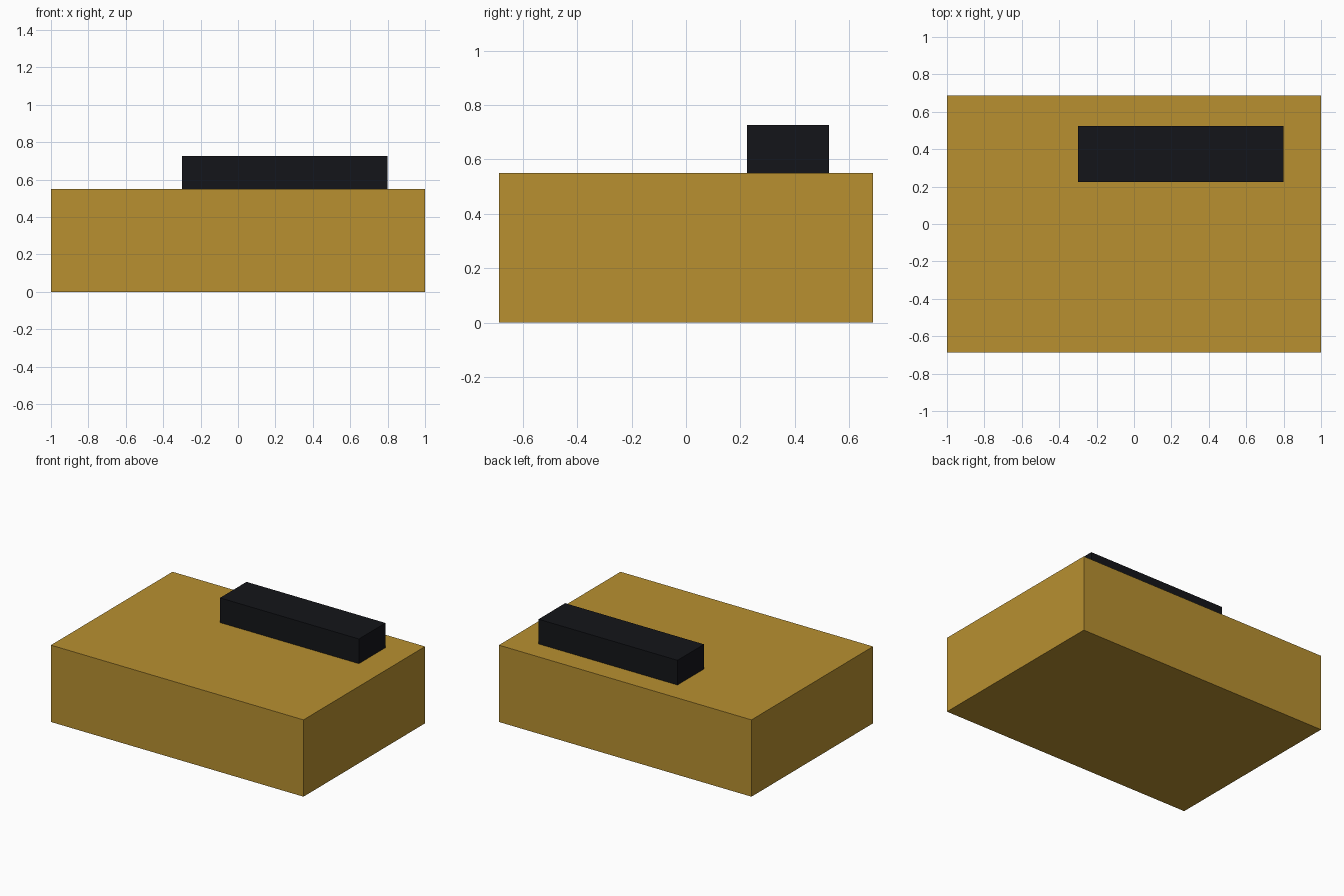
import bpy

if "Cube" in bpy.data.objects:
    bpy.data.objects.remove(bpy.data.objects["Cube"])


def material(name, color):
    mat = bpy.data.materials.new(name)
    mat.diffuse_color = color
    mat.use_nodes = True
    mat.node_tree.nodes["Principled BSDF"].inputs["Base Color"].default_value = mat.diffuse_color
    return mat


def box(name, low, high, mat):
    center = [(a + b) / 2 for a, b in zip(low, high)]
    bpy.ops.mesh.primitive_cube_add(size=1, location=center)
    obj = bpy.context.object
    obj.name = name
    obj.scale = [b - a for a, b in zip(low, high)]
    bpy.ops.object.transform_apply(location=False, rotation=False, scale=True)
    obj.data.materials.append(mat)
    return obj


ochre = material("ochre", (0.48, 0.28, 0.03, 1))
black = material("black", (0.007, 0.0075, 0.01, 1))

# Main block
box("base_block", (-1, -0.6875, 0), (1, 0.6875, 0.55), ochre)

# Raised bar on top, towards the back right
box("top_bar", (-0.3, 0.225, 0.55), (0.8, 0.525, 0.727), black)
